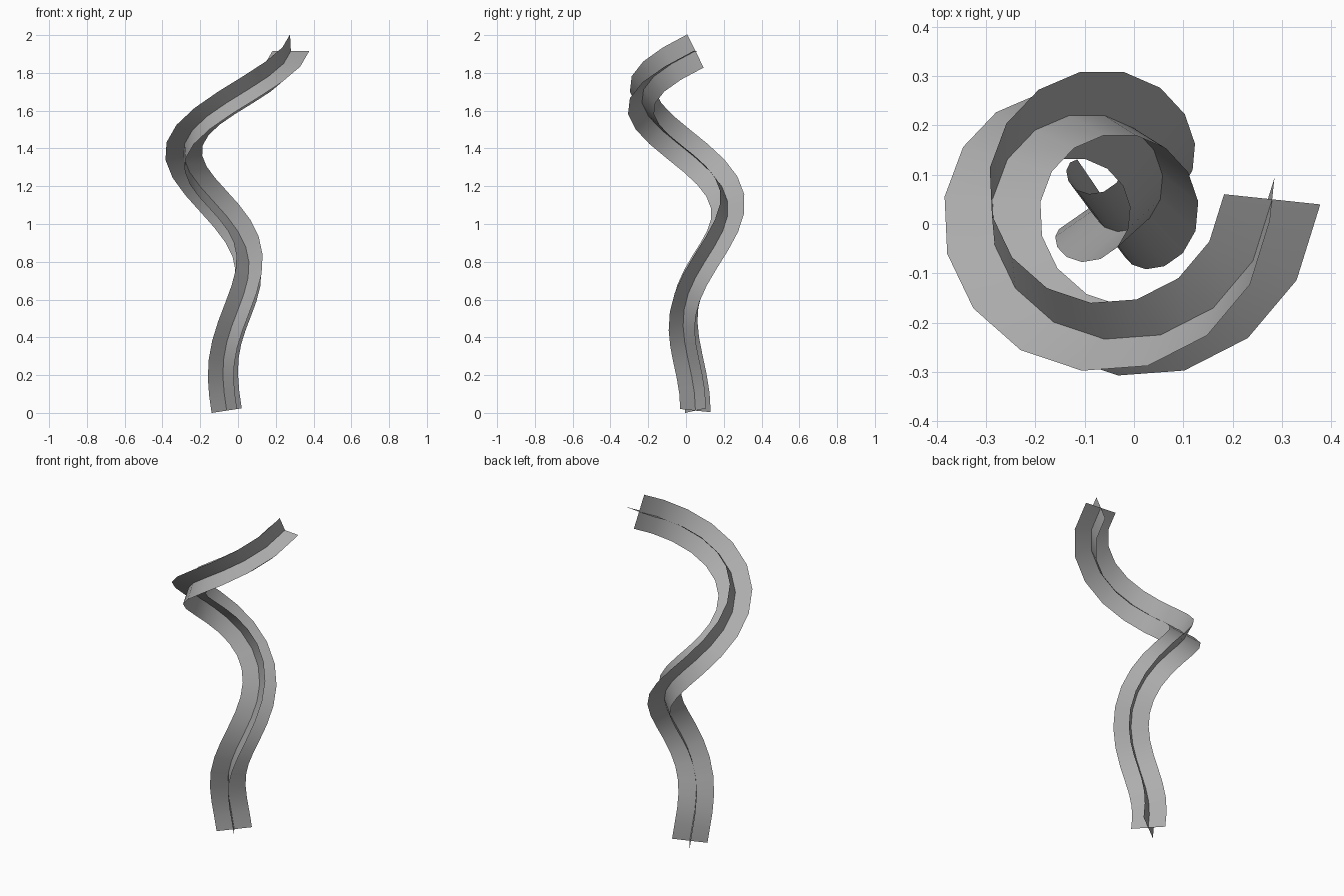
import bpy, bmesh, math
from mathutils import Vector

if "Cube" in bpy.data.objects:
    bpy.data.objects.remove(bpy.data.objects["Cube"])

TURN = 3 * math.pi      # one and a half turns
SEGMENTS = 24
GROWTH = 0.34 / TURN    # radius gained per radian
HALF = 0.098            # half width of each blade
CX, CY = -0.06, 0.05


def point(t):
    r = GROWTH * t
    return Vector((CX - r * math.cos(t), CY - r * math.sin(t),
                   0.012 + 0.235 * t - 0.0035 * t * t))


def tangent(t):
    return (point(t + 0.001) - point(t - 0.001)).normalized()


# Carry a frame along the spiral from the top end without twisting
steps = [TURN * i / SEGMENTS for i in range(SEGMENTS, -1, -1)]
tan = tangent(steps[0])
side = tan.cross(Vector((0, 0, 1))).normalized()
frames = []
for t in steps:
    new_tan = tangent(t)
    side = tan.rotation_difference(new_tan) @ side
    side = (side - new_tan * side.dot(new_tan)).normalized()
    tan = new_tan
    frames.append((point(t), side, tan.cross(side).normalized()))

# Two crossed flat blades swept along the spiral
bm = bmesh.new()
for blade in (1, 2):
    previous = None
    for frame in frames:
        pair = [bm.verts.new(frame[0] + frame[blade] * s) for s in (-HALF, HALF)]
        if previous:
            face = bm.faces.new((previous[0], previous[1], pair[1], pair[0]))
            face.smooth = True
        previous = pair

mesh = bpy.data.meshes.new("spiral_stem")
bm.to_mesh(mesh)
bm.free()
stem = bpy.data.objects.new("spiral_stem", mesh)
bpy.context.collection.objects.link(stem)

# Dark grey finish
grey = bpy.data.materials.new("dark_grey")
grey.diffuse_color = (0.42, 0.42, 0.42, 1)
grey.use_nodes = True
grey.node_tree.nodes["Principled BSDF"].inputs["Base Color"].default_value = grey.diffuse_color
mesh.materials.append(grey)
